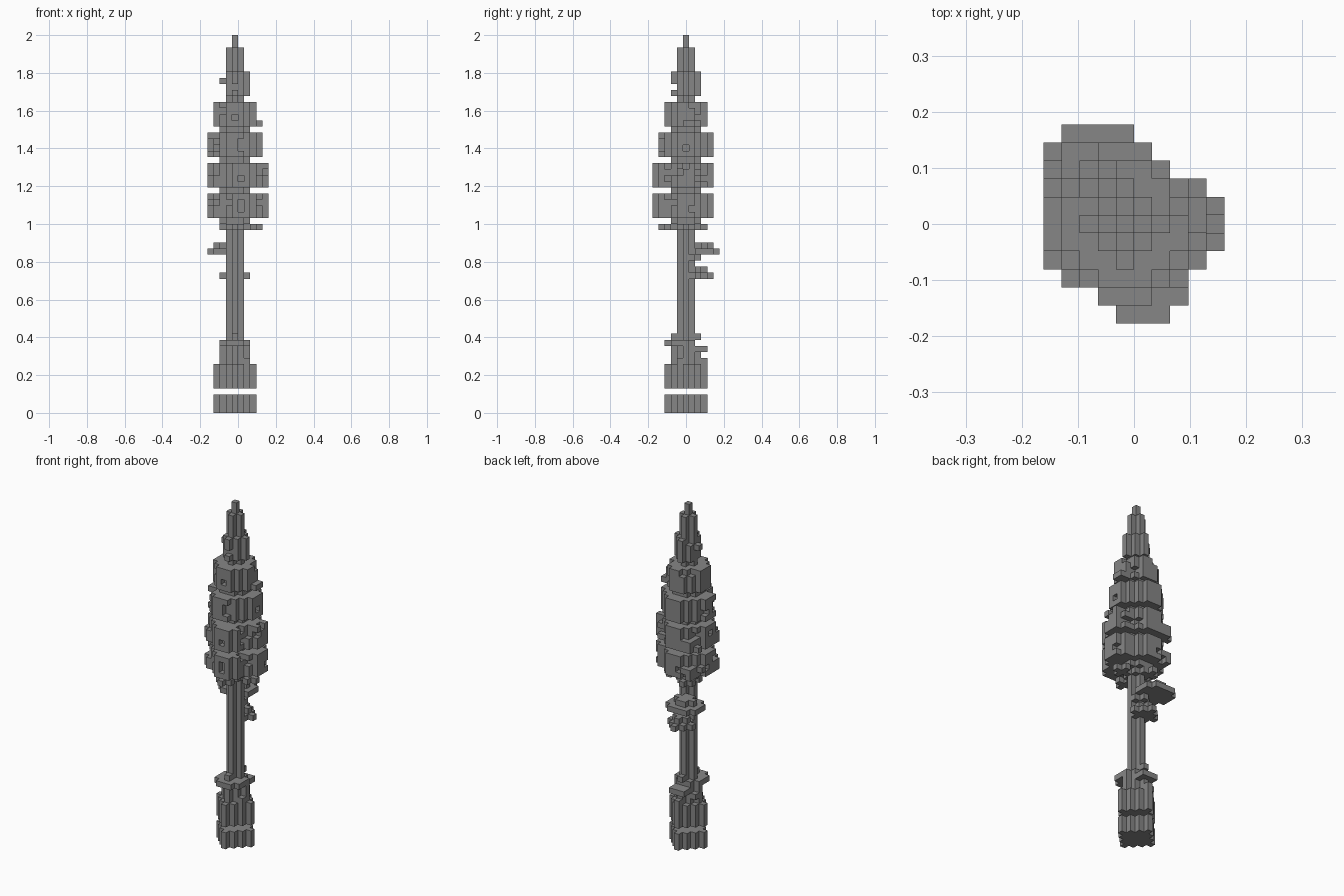
import bpy
import bmesh
import random
from mathutils import Vector

random.seed(7)
if "Cube" in bpy.data.objects:
    bpy.data.objects.remove(bpy.data.objects["Cube"])

U = 2 / 62                      # size of one block
CENTRE = Vector((-U / 2, 0, 0))  # trunk axis

grey = bpy.data.materials.new("stone_grey")
grey.use_nodes = True
grey.diffuse_color = (0.24, 0.24, 0.24, 1)
grey.node_tree.nodes["Principled BSDF"].inputs["Base Color"].default_value = (0.24, 0.24, 0.24, 1)

AXES = [Vector(d) for d in ((1, 0, 0), (-1, 0, 0), (0, 1, 0), (0, -1, 0), (0, 0, 1), (0, 0, -1))]


def disc(reach, diagonal, z0, z1, cx=0, cy=0):
    """Blocks of a stepped round slab from level z0 up to z1."""
    span = range(-reach, reach + 1)
    return {(cx + x, cy + y, z) for x in span for y in span
            for z in range(z0, z1) if abs(x) + abs(y) <= diagonal}


def blob(cx, cy, z0, z1):
    return disc(2, 3, z0, z1, cx, cy)


def build(name, cells):
    """Make one clean shell around a set of blocks."""
    bm = bmesh.new()
    for c in cells:
        pos = Vector(c)
        for d in AXES:
            if tuple(int(v) for v in pos + d) in cells:
                continue
            u = Vector((d.y, d.z, d.x))
            v = d.cross(u)
            mid = pos + Vector((0, 0, 0.5)) + d / 2
            corners = [mid + (a * u + b * v) / 2 for a, b in ((-1, -1), (1, -1), (1, 1), (-1, 1))]
            bm.faces.new([bm.verts.new(p * U + CENTRE) for p in corners])
    bmesh.ops.remove_doubles(bm, verts=bm.verts, dist=U / 100)
    bmesh.ops.dissolve_limit(bm, angle_limit=0.01, verts=bm.verts, edges=bm.edges)
    mesh = bpy.data.meshes.new(name)
    bm.to_mesh(mesh)
    bm.free()
    mesh.materials.append(grey)
    obj = bpy.data.objects.new(name, mesh)
    bpy.context.collection.objects.link(obj)


def weather(cells, core, chance):
    """Chip some exposed blocks away from the sides, outside the solid core."""
    def exposed(c):
        return any((c[0] + int(d.x), c[1] + int(d.y), c[2]) not in cells for d in AXES[:4])
    ordered = sorted(cells - core)
    return cells - {c for c in ordered if exposed(c) and random.random() < chance}


# Floating foot slab and main base
build("foot_slab", disc(3, 3, 0, 3))
collar = blob(0, -1, 11, 12) | disc(2, 2, 10, 11) | disc(1, 2, 10, 11, 0, 2)
collar |= {(0, -2, 12), (0, 2, 12)}
build("base", disc(3, 3, 4, 8) | disc(2, 2, 8, 10) | {(0, 3, 8), (-2, 1, 9), (2, -1, 8)} | collar)

# Slender trunk and pointed top
build("trunk", disc(1, 1, 12, 60))
build("tip", disc(0, 0, 60, 62))

# Side shelves on the back of the trunk
upper = blob(-2, 3, 26, 27) | blob(-1, 3, 26, 27)
upper |= disc(1, 1, 27, 28, -2, 3) | disc(1, 1, 27, 28, -1, 3) | {(0, 2, 25), (-1, 1, 25), (1, 1, 25)}
build("upper_shelf", upper)
build("lower_shelf", disc(2, 2, 22, 23, 0, 2) | disc(1, 1, 23, 24, 0, 2))

# Narrow necks between crown tiers
for i, z in enumerate((31, 36, 41, 46)):
    build(f"crown_neck_{i + 1}", disc(2, 3, z, z + 1))

# Ragged underside of the crown
build("crown_fringe", disc(2, 2, 30, 31) | disc(1, 1, 30, 31, 3, 0)
      | disc(1, 1, 30, 31, 0, -3) | disc(1, 1, 30, 31, -1, 2))

# Wide crown tiers: solid middle with rounded bulges
for i, z in enumerate((32, 37)):
    core = disc(4, 5, z, z + 4)
    bulges = blob(3, 0, z, z + 4) | blob(1, -3, z, z + 4) | blob(-2, -1, z, z + 2) | blob(-2, 2, z, z + 2)
    solid = disc(4, 5, z, z + 1) | disc(3, 4, z, z + 4) | disc(4, 5, z + 3, z + 4)
    build(f"crown_tier_{i + 1}", weather(core | bulges, solid | disc(5, 5, z, z + 1), 0.15))

# Upper tiers taper towards the top
z = 42
build("crown_tier_3", weather(disc(4, 5, z, z + 4), disc(4, 5, z, z + 1) | disc(3, 4, z, z + 4), 0.15))
z = 47
tier = disc(3, 4, z, z + 4) | {(4, 0, z), (4, 1, z)}
build("crown_tier_4", weather(tier, disc(4, 4, z, z + 1) | disc(2, 3, z, z + 4), 0.15))
z = 52
build("crown_tier_5", weather(disc(2, 2, z, z + 4), disc(1, 1, z, z + 4), 0.25))
